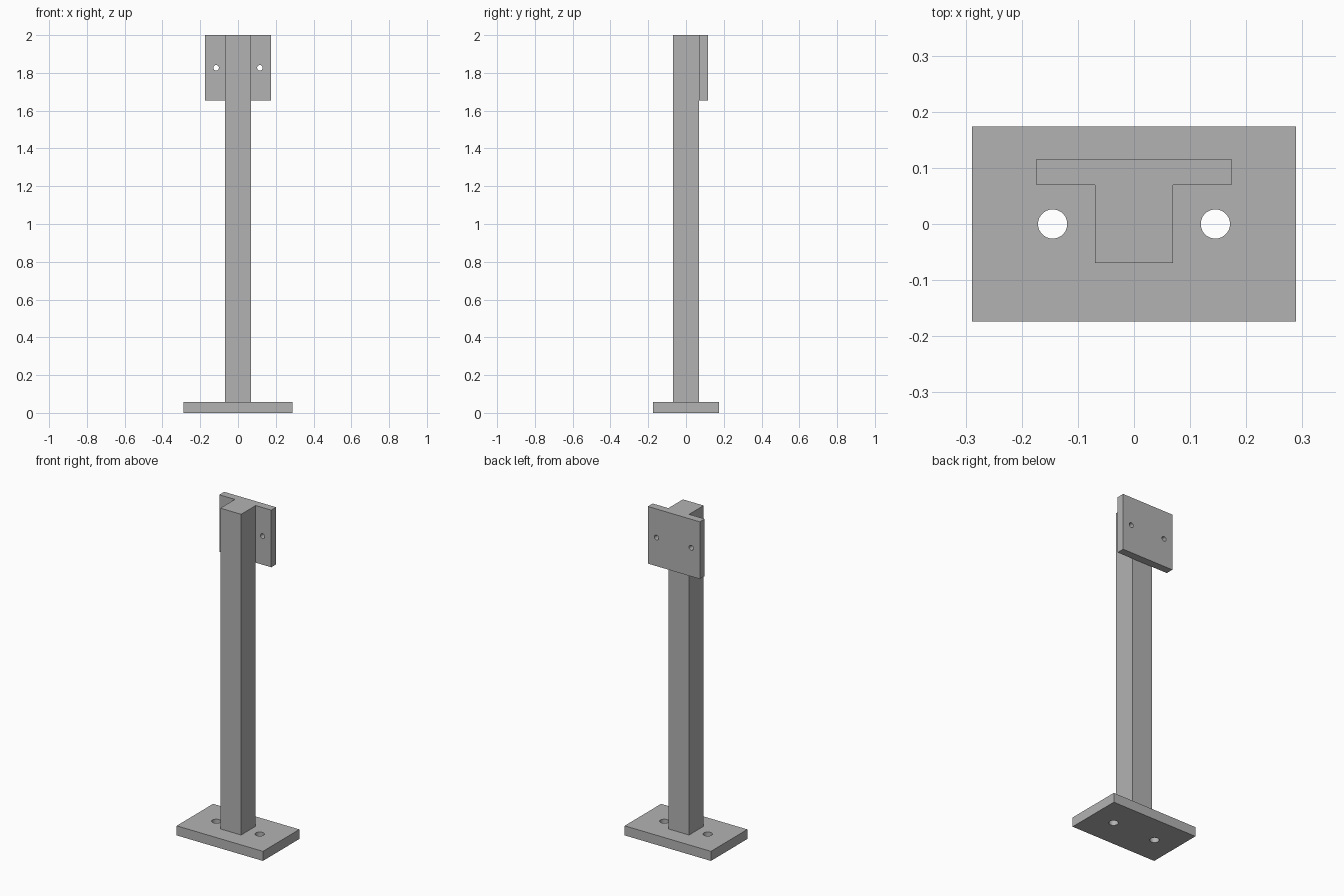
import bpy
import math

cube = bpy.data.objects.get("Cube")
if cube:
    bpy.data.objects.remove(cube, do_unlink=True)

steel = bpy.data.materials.new("grey steel")
steel.use_nodes = True
GREY = (0.45, 0.45, 0.45, 1)
steel.diffuse_color = GREY
steel.node_tree.nodes["Principled BSDF"].inputs["Base Color"].default_value = GREY


def box(name, low, high):
    """Box spanning two opposite corners."""
    centre = [(a + b) / 2 for a, b in zip(low, high)]
    bpy.ops.mesh.primitive_cube_add(size=1, location=centre)
    ob = bpy.context.object
    ob.name = name
    ob.scale = [b - a for a, b in zip(low, high)]
    bpy.ops.object.transform_apply(location=False, rotation=False, scale=True)
    ob.data.materials.append(steel)
    return ob


def drill(part, name, location, radius, rotation=(0, 0, 0)):
    """Cut a round through hole into a part."""
    bpy.ops.mesh.primitive_cylinder_add(vertices=48, radius=radius, depth=0.2,
                                        location=location, rotation=rotation)
    cutter = bpy.context.object
    cutter.name = name
    cutter.data.materials.append(steel)
    mod = part.modifiers.new(name, 'BOOLEAN')
    mod.operation = 'DIFFERENCE'
    mod.solver = 'EXACT'
    mod.object = cutter
    bpy.context.view_layer.objects.active = part
    bpy.ops.object.modifier_apply(modifier=mod.name)
    bpy.data.objects.remove(cutter, do_unlink=True)


POST = 0.0695        # half width of the post
BASE_TOP = 0.058

base = box("base_plate", (-0.289, -0.174, 0), (0.289, 0.174, BASE_TOP))
post = box("post", (-POST, -POST, BASE_TOP), (POST, POST, 2))
bracket = box("mounting_plate", (-0.174, POST, 1.654), (0.174, 0.116, 2))

# Bolt holes on both sides of the post
for side in (-1, 1):
    drill(base, "base_hole", (side * 0.145, 0, BASE_TOP / 2), 0.026)
    drill(bracket, "mounting_hole", (side * 0.116, 0.093, 1.827), 0.0145,
          (math.pi / 2, 0, 0))

# Smooth hole walls, sharp plate edges
for part in (base, bracket):
    bpy.ops.object.select_all(action='DESELECT')
    part.select_set(True)
    bpy.context.view_layer.objects.active = part
    bpy.ops.object.shade_smooth_by_angle(angle=math.radians(30))
